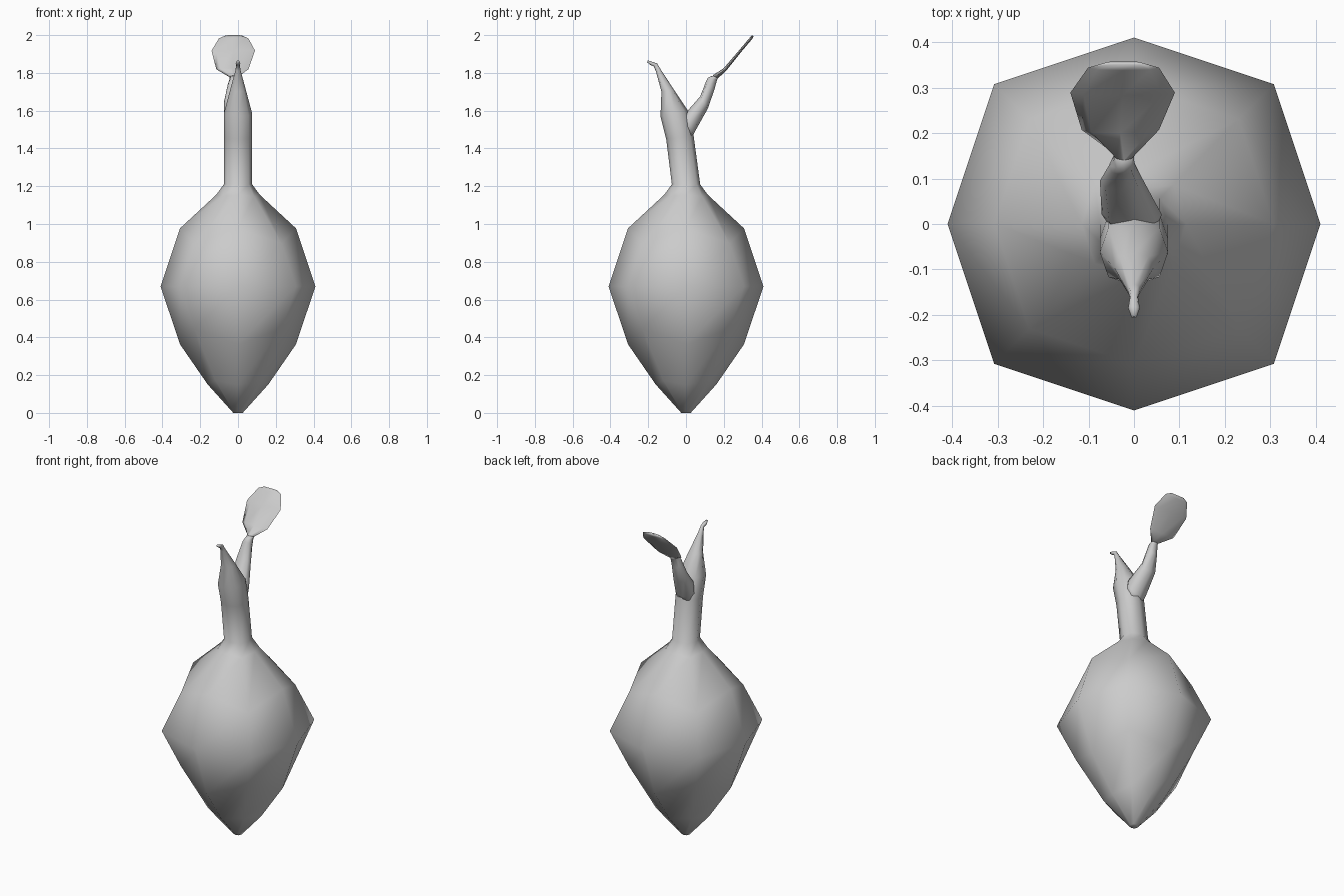
import bpy, bmesh, math
from mathutils import Vector

cube = bpy.data.objects.get("Cube")
if cube:
    bpy.data.objects.remove(cube)

grey = bpy.data.materials.new("plain grey")
grey.use_nodes = True
colour = (0.6, 0.6, 0.6, 1)
grey.diffuse_color = colour
grey.node_tree.nodes["Principled BSDF"].inputs["Base Color"].default_value = colour


def ring(front, back, half_width, x=0, lift=0):
    """Eight points between a front and a back (y, z) point; lift moves the diagonals."""
    f, b = Vector((x, *front)), Vector((x, *back))
    mid, depth, side = (f + b) / 2, (b - f) / 2, Vector((half_width, 0, 0))
    pts = []
    for i in range(8):
        a = i * math.pi / 4
        diagonal = i % 2
        k = 0.75 * math.sqrt(2) if diagonal else 1
        pts.append(mid + (side * math.cos(a) + depth * math.sin(a)) * k
                   + Vector((0, 0, lift * diagonal)))
    return pts


def level(r, z, lift=0):
    return ring((-r, z), (r, z), r, 0, lift)


def loft(name, rings, angle):
    bm = bmesh.new()
    loops = [[bm.verts.new(p) for p in r] for r in rings]
    for lo, hi in zip(loops, loops[1:]):
        for i in range(8):
            j = (i + 1) % 8
            bm.faces.new((lo[i], lo[j], hi[j], hi[i]))
    bm.faces.new(loops[0][::-1])
    bm.faces.new(loops[-1])
    bmesh.ops.recalc_face_normals(bm, faces=bm.faces)
    mesh = bpy.data.meshes.new(name)
    bm.to_mesh(mesh)
    bm.free()
    mesh.materials.append(grey)
    obj = bpy.data.objects.new(name, mesh)
    bpy.context.collection.objects.link(obj)
    bpy.ops.object.select_all(action='DESELECT')
    obj.select_set(True)
    bpy.context.view_layer.objects.active = obj
    bpy.ops.object.shade_smooth_by_angle(angle=math.radians(angle))


# Bulb, running into the neck and the hooked front shoot
loft("bulb_and_front_shoot", [
    level(0.025, 0),
    level(0.16, 0.15, 0.02),
    level(0.307, 0.363, 0.08),
    level(0.41, 0.67),
    level(0.307, 0.977, -0.08),
    level(0.115, 1.155, -0.01),
    level(0.075, 1.21),
    ring((-0.105, 1.45), (0.04, 1.47), 0.075),
    ring((-0.135, 1.57), (0.01, 1.6), 0.075),
    ring((-0.13, 1.7), (-0.063, 1.71), 0.043),
    ring((-0.16, 1.81), (-0.132, 1.815), 0.014),
    ring((-0.171, 1.835), (-0.153, 1.85), 0.009),
    ring((-0.188, 1.842), (-0.182, 1.86), 0.013),
    ring((-0.206, 1.856), (-0.203, 1.866), 0.006),
], 150)

# Rear shoot, leaning back out of the neck
loft("rear_shoot", [
    ring((-0.05, 1.52), (0.03, 1.44), 0.05),
    ring((0.0, 1.59), (0.042, 1.48), 0.066, -0.005),
    ring((0.075, 1.675), (0.115, 1.61), 0.048, -0.027),
    ring((0.108, 1.76), (0.15, 1.71), 0.029, -0.026),
    ring((0.117, 1.775), (0.165, 1.765), 0.022, -0.022),
    ring((0.14, 1.785), (0.17, 1.772), 0.022, -0.022),
], 150)

# Flat rounded leaf at the end of the rear shoot
loft("leaf", [
    ring((0.14, 1.786), (0.17, 1.772), 0.022, -0.022),
    ring((0.2, 1.825), (0.214, 1.813), 0.085, -0.03),
    ring((0.283, 1.922), (0.295, 1.914), 0.115, -0.025),
    ring((0.338, 1.987), (0.35, 1.979), 0.078, -0.023),
    ring((0.349, 2.0), (0.358, 1.994), 0.045, -0.023),
], 100)
